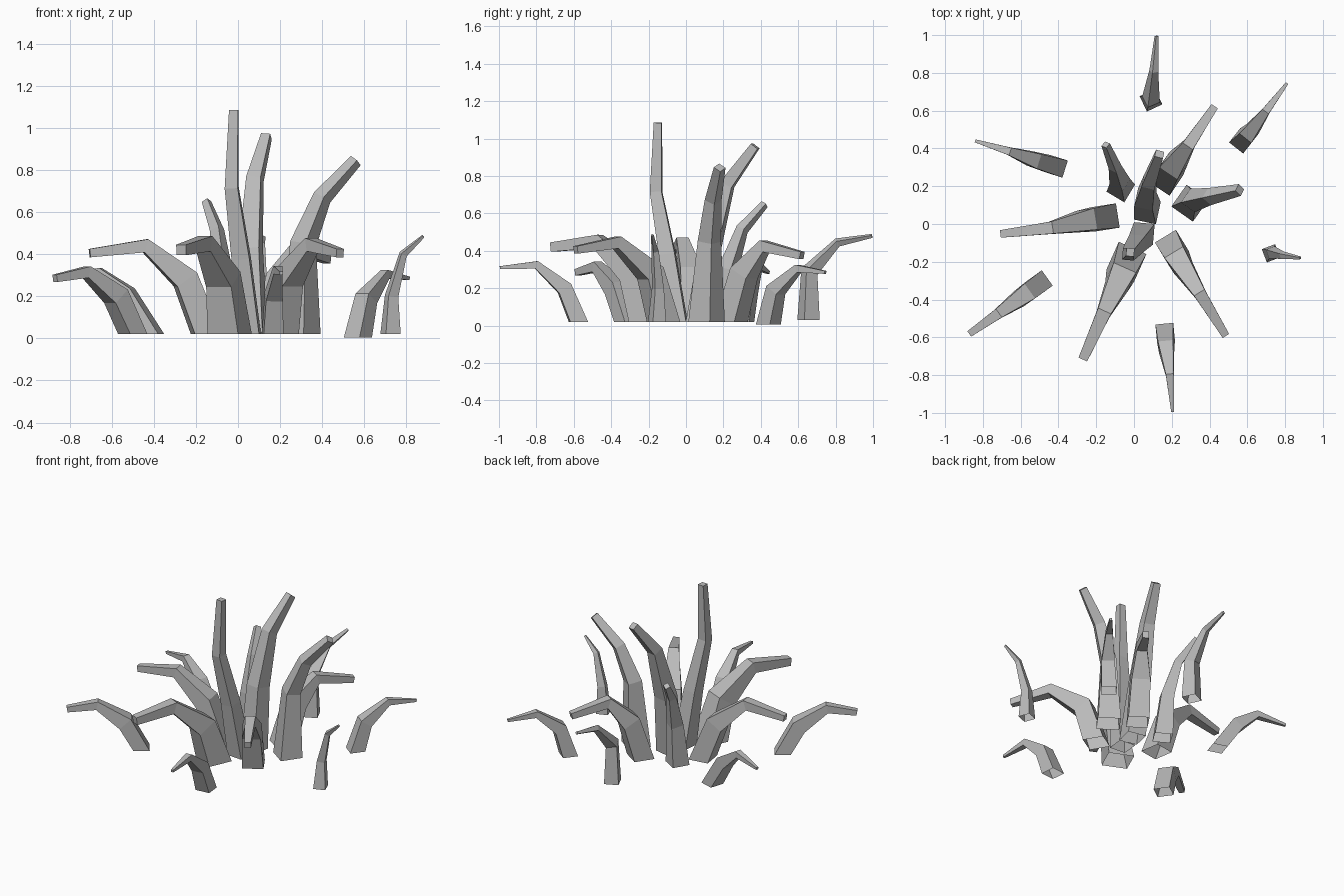
import bpy, math
from mathutils import Vector

cube = bpy.data.objects.get("Cube")
if cube:
    bpy.data.objects.remove(cube)

stone = bpy.data.materials.new("plain grey")
stone.use_nodes = True
GREY = (0.5, 0.5, 0.5, 1)
stone.diffuse_color = GREY
stone.node_tree.nodes["Principled BSDF"].inputs["Base Color"].default_value = GREY


def blade(name, path, widths, roll=0):
    """Tapered four-sided blade, open at the root, bending along the path."""
    pts = [Vector(p) for p in path]
    lean = pts[-1] - pts[0]
    side = Vector((-lean.y, lean.x, 0)).normalized()
    verts = []
    for i, (p, w) in enumerate(zip(pts, widths)):
        if i == 0:
            tangent = Vector((0, 0, 1))
        elif i == len(pts) - 1:
            tangent = (p - pts[i - 1]).normalized()
        else:
            tangent = ((p - pts[i - 1]).normalized() + (pts[i + 1] - p).normalized()).normalized()
        s = (side - tangent * side.dot(tangent)).normalized()
        u = tangent.cross(s)
        for k in range(4):
            a = math.radians(45 + 90 * k + roll)
            verts.append(p + (s * math.cos(a) + u * math.sin(a)) * w * math.sqrt(0.5))
    faces = [(4 * r + k, 4 * r + (k + 1) % 4, 4 * r + 4 + (k + 1) % 4, 4 * r + 4 + k)
             for r in range(len(pts) - 1) for k in range(4)]
    top = 4 * (len(pts) - 1)
    faces.append(tuple(range(top, top + 4)))
    mesh = bpy.data.meshes.new(name)
    mesh.from_pydata(verts, [], faces)
    mesh.materials.append(stone)
    bpy.context.collection.objects.link(bpy.data.objects.new(name, mesh))


THIN = (.095, .08, .042, .016)
WIDE = (.13, .115, .065, .04)
TALL = (.12, .1, .07, .045)

# Small outer shoots
blade("back_shoot", [(.09, .655, .03), (.09, .66, .29), (.105, .81, .445), (.12, .995, .48)], (.09, .07, .035, .016), 30)
blade("back_left_shoot", [(.57, .44, .005), (.61, .48, .19), (.70, .60, .305), (.81, .745, .285)], THIN)
blade("back_right_shoot", [(-.41, .305, .02), (-.53, .34, .21), (-.66, .385, .315), (-.84, .44, .285)], THIN)
blade("front_right_shoot", [(-.5, -.315, .02), (-.58, -.375, .2), (-.72, -.475, .315), (-.87, -.58, .285)], (.1, .095, .055, .035))
blade("left_shoot", [(.725, -.155, .02), (.73, -.15, .2), (.785, -.165, .4), (.88, -.18, .485)], (.075, .05, .03, .012), 30)
blade("front_shoot", [(.165, -.575, .02), (.17, -.65, .2), (.19, -.8, .325), (.205, -.995, .31)], THIN)

# Drooping inner blades
blade("right_blade", [(-.15, .035, .02), (-.25, .02, .28), (-.44, -.02, .44), (-.705, -.052, .405)], WIDE)
blade("front_right_blade", [(-.04, -.2, .02), (-.07, -.28, .28), (-.16, -.47, .45), (-.27, -.715, .42)], (.16, .13, .075, .05))
blade("front_left_blade", [(.2, -.12, .02), (.235, -.19, .28), (.35, -.37, .445), (.485, -.59, .405)], WIDE)
blade("back_left_blade", [(.17, .24, .02), (.21, .31, .28), (.29, .42, .425), (.425, .62, .375)], WIDE)

# Upright centre blades
blade("left_tall_blade", [(.295, .11, .02), (.31, .125, .45), (.4, .145, .67), (.56, .18, .845)], (.14, .09, .065, .045), 40)
blade("back_tall_blade", [(.07, .07, .02), (.06, .13, .42), (.08, .22, .755), (.135, .37, .96)], TALL)
blade("tallest_blade", [(.05, -.05, .02), (.015, -.1, .38), (-.03, -.16, .715), (-.02, -.15, 1.085)], (.11, .085, .062, .042), 30)
blade("back_right_blade", [(-.07, .19, .02), (-.075, .225, .3), (-.1, .3, .515), (-.15, .42, .65)], (.11, .08, .05, .033), 40)
